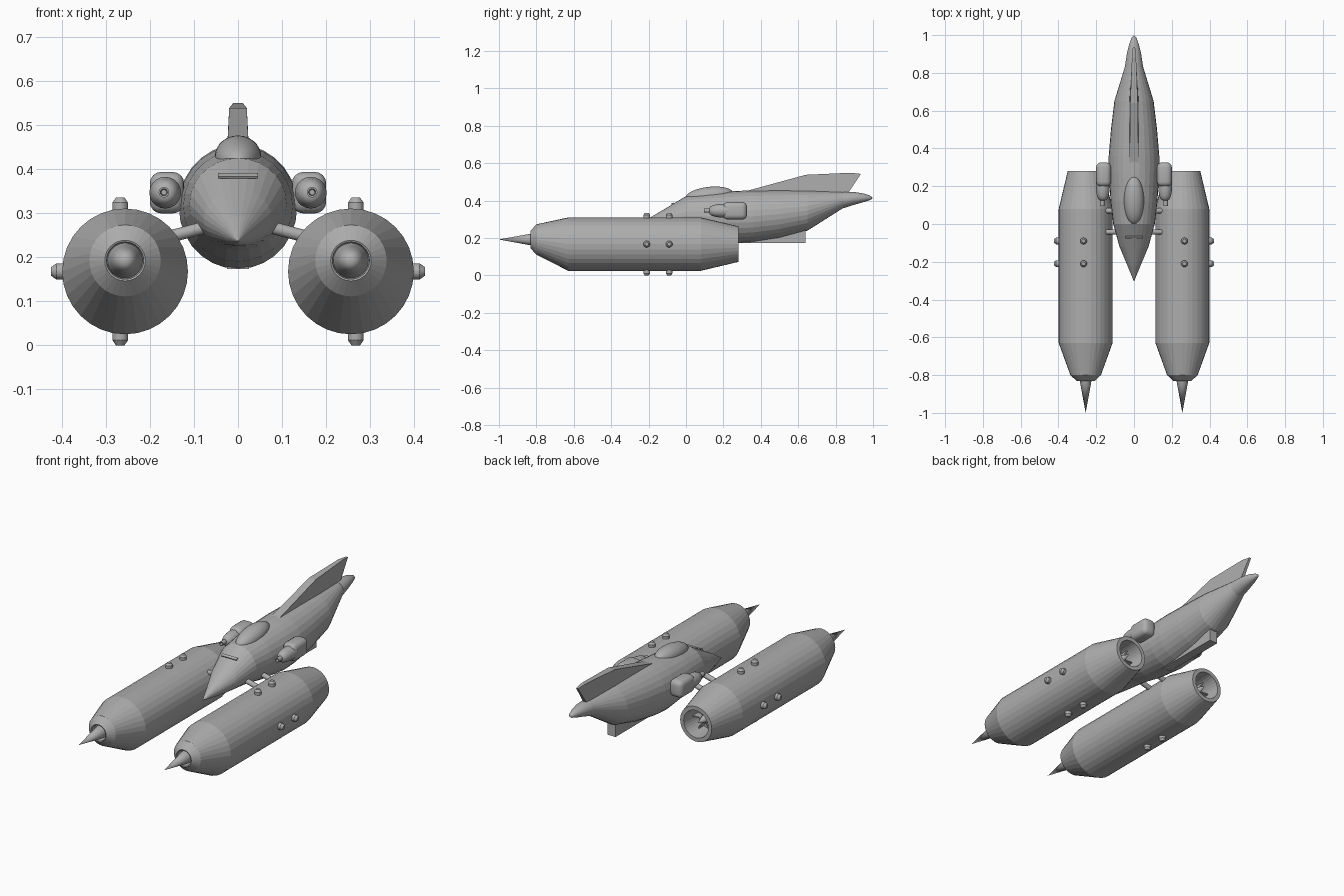
import bpy, bmesh, math
from mathutils import Vector

if "Cube" in bpy.data.objects:
    bpy.data.objects.remove(bpy.data.objects["Cube"])

grey = bpy.data.materials.new("hull grey")
grey.diffuse_color = (0.42, 0.42, 0.42, 1)
grey.use_nodes = True
grey.node_tree.nodes["Principled BSDF"].inputs["Base Color"].default_value = grey.diffuse_color


def finish(name, bm, smooth=None):
    bmesh.ops.recalc_face_normals(bm, faces=bm.faces[:])
    me = bpy.data.meshes.new(name)
    bm.to_mesh(me)
    bm.free()
    ob = bpy.data.objects.new(name, me)
    bpy.context.collection.objects.link(ob)
    me.materials.append(grey)
    if smooth:
        bpy.ops.object.select_all(action='DESELECT')
        ob.select_set(True)
        bpy.context.view_layer.objects.active = ob
        bpy.ops.object.shade_smooth_by_angle(angle=math.radians(smooth))
    return ob


def loft(name, rings, n=32, x=0.0, smooth=None):
    """Skin rings along y: (y, half width, z top, z bottom); half width 0 is a point."""
    bm = bmesh.new()
    prev = None
    for y, w, zt, zb in rings:
        zc, h = (zt + zb) / 2, (zt - zb) / 2
        if w == 0:
            cur = [bm.verts.new((x, y, zc))]
        else:
            cur = [bm.verts.new((x + w * math.cos(2 * math.pi * i / n), y,
                                 zc + h * math.sin(2 * math.pi * i / n))) for i in range(n)]
        if prev:
            for i in range(n):
                j = (i + 1) % n
                if len(prev) == 1:
                    bm.faces.new((prev[0], cur[i], cur[j]))
                elif len(cur) == 1:
                    bm.faces.new((prev[i], prev[j], cur[0]))
                else:
                    bm.faces.new((prev[i], prev[j], cur[j], cur[i]))
        elif len(cur) > 1:
            bm.faces.new(cur)
        prev = cur
    if len(prev) > 1:
        bm.faces.new(prev)
    return finish(name, bm, smooth)


def lathe(name, rings, x, n=32, smooth=None):
    """Round rings along y: (y, radius, centre z)."""
    return loft(name, [(y, r, z + r, z - r) for y, r, z in rings], n, x, smooth)


def rod(name, a, b, r1, r2, n=14):
    a, b = Vector(a), Vector(b)
    bm = bmesh.new()
    bmesh.ops.create_cone(bm, cap_ends=True, segments=n, radius1=r1, radius2=r2, depth=(b - a).length)
    q = (b - a).to_track_quat('Z', 'Y')
    for v in bm.verts:
        v.co = q @ v.co + (a + b) / 2
    return finish(name, bm, 40)


def box(name, c, s, rot=(0, 0, 0), bevel=0.0):
    bm = bmesh.new()
    bmesh.ops.create_cube(bm, size=1)
    for v in bm.verts:
        v.co = Vector((v.co.x * s[0], v.co.y * s[1], v.co.z * s[2]))
    if bevel:
        bmesh.ops.bevel(bm, geom=bm.edges[:], offset=bevel, segments=4, profile=0.5, affect='EDGES')
    ob = finish(name, bm, 40 if bevel else None)
    ob.location, ob.rotation_euler = c, rot
    return ob


# Fuselage, with drooped nose and rounded tail cone
loft("fuselage", [
    (-0.305, 0, 0.238, 0.234), (-0.22, 0.035, 0.293, 0.225), (-0.12, 0.077, 0.352, 0.222),
    (0.0, 0.110, 0.424, 0.215), (0.12, 0.124, 0.441, 0.190), (0.28, 0.134, 0.452, 0.173),
    (0.36, 0.134, 0.455, 0.178), (0.50, 0.122, 0.456, 0.200), (0.65, 0.104, 0.455, 0.240),
    (0.84, 0.046, 0.446, 0.360)], 28)
loft("tail_cone", [
    (0.84, 0.047, 0.447, 0.359), (0.90, 0.038, 0.446, 0.378), (0.95, 0.026, 0.438, 0.392),
    (0.985, 0.013, 0.426, 0.403), (1.0, 0, 0.416, 0.412)], 28, smooth=30)

# Cockpit canopy
bm = bmesh.new()
bmesh.ops.create_uvsphere(bm, u_segments=28, v_segments=16, radius=1)
for v in bm.verts:
    v.co = Vector((v.co.x * 0.053, 0.125 + v.co.y * 0.127, 0.427 + v.co.z * 0.047 + v.co.y * 0.012))
finish("canopy", bm, 40)

# Nose vent slot
box("nose_vent", (0, -0.072, 0.384), (0.09, 0.014, 0.006), (math.radians(31), 0, 0))

# Tail fin: side profile with a half width at each corner
bm = bmesh.new()
prof = [(0.30, 0.445, 0.024), (0.64, 0.538, 0.020), (0.88, 0.549, 0.011),
        (0.935, 0.543, 0.006), (0.86, 0.43, 0.010), (0.64, 0.44, 0.025)]
left = [bm.verts.new((-w, y, z)) for y, z, w in prof]
right = [bm.verts.new((w, y, z)) for y, z, w in prof]
bm.faces.new(left)
bm.faces.new(right)
for i in range(len(prof)):
    j = (i + 1) % len(prof)
    bm.faces.new((left[i], left[j], right[j], right[i]))
finish("tail_fin", bm)

# Belly keel
box("belly_keel", (0, 0.45, 0.208), (0.05, 0.38, 0.07))

for s, side in ((-1, "left"), (1, "right")):
    x = s * 0.256
    zc = 0.1675
    # Engine pod with hollow intake and exhaust
    lathe(side + "_engine_pod", [
        (-0.77, 0.040, 0.192), (-0.83, 0.042, 0.192), (-0.832, 0.046, 0.192), (-0.80, 0.081, 0.192),
        (-0.63, 0.1425, zc), (0.08, 0.1425, zc), (0.28, 0.095, zc),
        (0.28, 0.074, zc), (0.17, 0.066, zc)], x)
    lathe(side + "_intake_spike", [(-0.768, 0.040, 0.192), (-0.83, 0.031, 0.192), (-1.0, 0, 0.192)], x, smooth=40)
    # Exhaust cone and vanes
    lathe(side + "_exhaust_cone", [(0.168, 0.028, zc), (0.20, 0.022, zc), (0.265, 0, zc)], x, 20, 40)
    for k in range(3):
        box(side + "_exhaust_vane", (x, 0.19, zc), (0.134, 0.04, 0.006), (0, k * math.pi / 3, 0))
    # Small thruster nozzles on top, outside and underneath
    for y in (-0.21, -0.09):
        for dx, dz, ox in ((0, 1, s * 0.011), (0, -1, s * 0.011), (s, 0, 0)):
            c = Vector((x + ox, y, zc))
            d = Vector((dx, 0, dz))
            rod(side + "_thruster", c + d * 0.13, c + d * 0.156, 0.018, 0.018)
            rod(side + "_thruster_tip", c + d * 0.156, c + d * 0.1675, 0.018, 0.010)
    # Struts to the fuselage
    for y in (-0.042, 0.07):
        rod(side + "_strut", (s * 0.05, y, 0.274), (s * 0.19, y, 0.237), 0.014, 0.014)
    # Side gun: housing, rounded turret and barrel
    box(side + "_gun_housing", (s * 0.161, 0.262, 0.346), (0.078, 0.128, 0.094), (0, 0, 0), 0.026)
    lathe(side + "_gun_turret", [
        (0.125, 0.014, 0.346), (0.132, 0.024, 0.346), (0.15, 0.031, 0.346), (0.18, 0.036, 0.346),
        (0.23, 0.036, 0.346)], s * 0.165, 20, 40)
    lathe(side + "_gun_barrel", [
        (0.115, 0.006, 0.347), (0.095, 0.008, 0.347), (0.095, 0.012, 0.347), (0.15, 0.012, 0.347)],
        s * 0.168, 14, 40)
